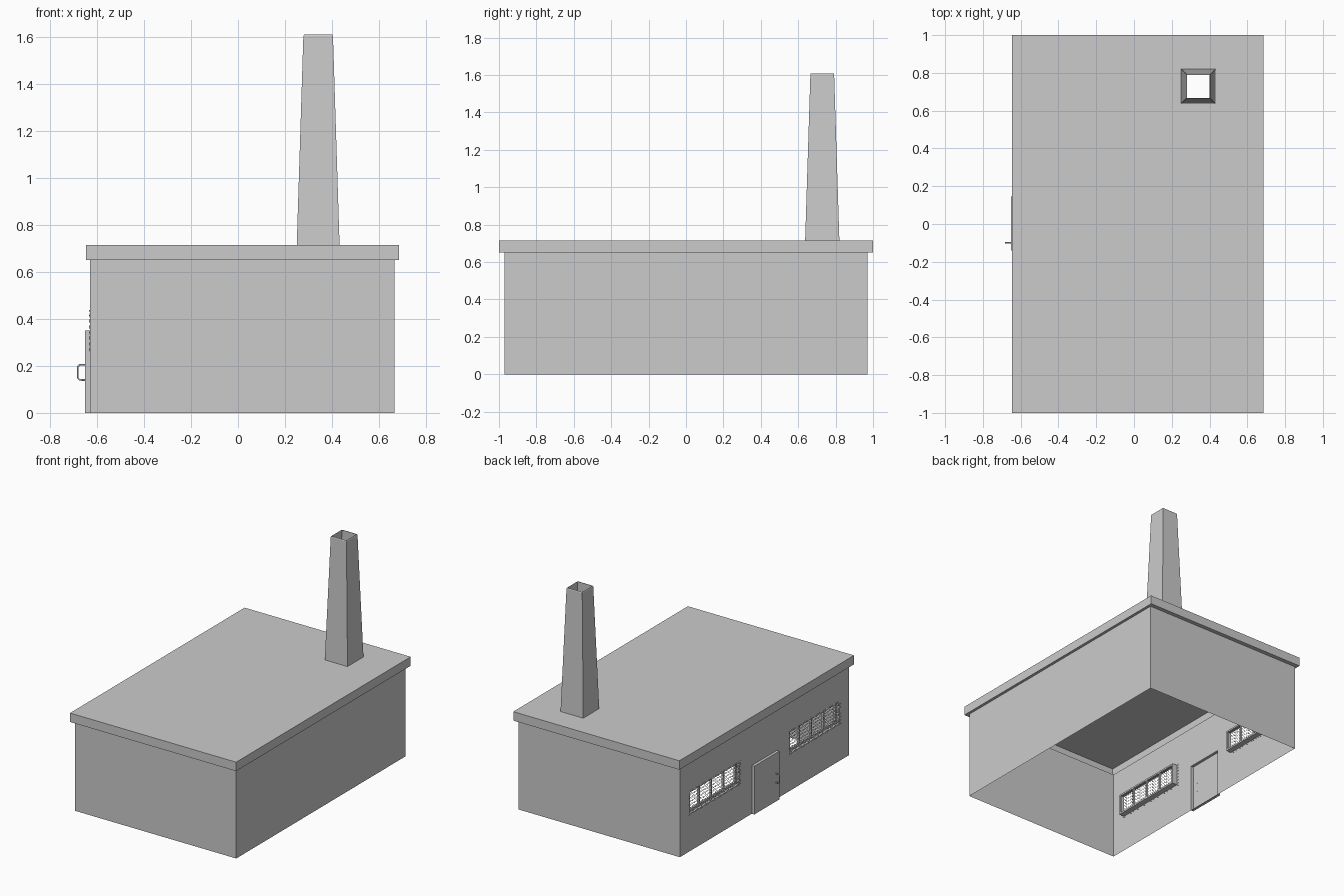
import bpy, bmesh
from mathutils import Vector

if "Cube" in bpy.data.objects:
    bpy.data.objects.remove(bpy.data.objects["Cube"])

grey = bpy.data.materials.new("plain_grey")
grey.diffuse_color = (0.6, 0.6, 0.6, 1)
grey.use_nodes = True
grey.node_tree.nodes["Principled BSDF"].inputs["Base Color"].default_value = grey.diffuse_color


def finish(name, bm):
    me = bpy.data.meshes.new(name)
    bmesh.ops.remove_doubles(bm, verts=bm.verts, dist=1e-5)
    bm.to_mesh(me)
    bm.free()
    ob = bpy.data.objects.new(name, me)
    me.materials.append(grey)
    bpy.context.collection.objects.link(ob)
    return ob


def face(bm, pts, out):
    """Add a face wound so that its normal points along out."""
    f = bm.faces.new([bm.verts.new(p) for p in pts])
    f.normal_update()
    if f.normal.dot(Vector(out)) < 0:
        f.normal_flip()


def box(bm, x0, x1, y0, y1, z0, z1):
    c = bmesh.ops.create_cube(bm, size=1)["verts"]
    for v in c:
        v.co = ((x0, x1)[v.co.x > 0], (y0, y1)[v.co.y > 0], (z0, z1)[v.co.z > 0])


def rect(x0, x1, y0, y1, z):
    return [(x0, y0, z), (x1, y0, z), (x1, y1, z), (x0, y1, z)]


def band(bm, a, b, flat=None):
    """Quads between two rectangles, facing away from their centre."""
    c = sum((Vector(p) for p in a + b), Vector()) / 8
    for i in range(4):
        j = (i + 1) % 4
        q = [a[i], a[j], b[j], b[i]]
        face(bm, q, flat or (sum((Vector(p) for p in q), Vector()) / 4 - c))


def tube(name, paths, radius, res):
    cu = bpy.data.curves.new(name, "CURVE")
    cu.dimensions = "3D"
    cu.bevel_depth, cu.bevel_resolution, cu.use_fill_caps = radius, res, True
    for path in paths:
        sp = cu.splines.new("POLY")
        sp.points.add(len(path) - 1)
        for p, co in zip(sp.points, path):
            p.co = (*co, 1)
    cu.materials.append(grey)
    ob = bpy.data.objects.new(name, cu)
    bpy.context.collection.objects.link(ob)
    bpy.ops.object.select_all(action="DESELECT")
    ob.select_set(True)
    bpy.context.view_layer.objects.active = ob
    bpy.ops.object.convert(target="MESH")


X0, X1, Y, H, TOP = -0.63, 0.665, 0.97, 0.65, 0.715
WZ0, WZ1 = 0.27, 0.425
WINDOWS = [(-0.86, -0.29), (0.285, 0.855)]
DOOR = (-0.14, 0.145, 0.35)
DEPTH = 0.04

# walls: open-bottomed shell, left wall with door and window openings
bm = bmesh.new()
face(bm, [(X0, -Y, 0), (X1, -Y, 0), (X1, -Y, H), (X0, -Y, H)], (0, -1, 0))
face(bm, [(X0, Y, 0), (X1, Y, 0), (X1, Y, H), (X0, Y, H)], (0, 1, 0))
face(bm, [(X1, -Y, 0), (X1, Y, 0), (X1, Y, H), (X1, -Y, H)], (1, 0, 0))
ys = sorted([-Y, Y, DOOR[0], DOOR[1]] + [y for w in WINDOWS for y in w])
zs = [0, WZ0, DOOR[2], WZ1, H]
for y0, y1 in zip(ys, ys[1:]):
    for z0, z1 in zip(zs, zs[1:]):
        ym, zm = (y0 + y1) / 2, (z0 + z1) / 2
        in_door = DOOR[0] < ym < DOOR[1] and zm < DOOR[2]
        in_win = WZ0 < zm < WZ1 and any(a < ym < b for a, b in WINDOWS)
        if not (in_door or in_win):
            face(bm, [(X0, y0, z0), (X0, y1, z0), (X0, y1, z1), (X0, y0, z1)], (-1, 0, 0))
# window reveals running inwards
for a, b in WINDOWS:
    xi = X0 + DEPTH
    for z, n in ((WZ0, 1), (WZ1, -1)):
        face(bm, rect(X0, xi, a, b, z), (0, 0, n))
    for y, n in ((a, 1), (b, -1)):
        face(bm, [(X0, y, WZ0), (xi, y, WZ0), (xi, y, WZ1), (X0, y, WZ1)], (0, n, 0))
finish("walls", bm)

# roof: hollow slab with overhang and a hole below the chimney
bm = bmesh.new()
outer = (-0.647, 0.685, -1, 1)
base = (0.25, 0.432, 0.637, 0.82)
band(bm, rect(X0, X1, -Y, Y, H), rect(*outer, H), (0, 0, -1))
band(bm, rect(*outer, H), rect(*outer, TOP))
band(bm, rect(*outer, TOP), rect(*base, TOP), (0, 0, 1))
finish("roof", bm)

# chimney: tapered open shaft with a thin lip
bm = bmesh.new()
tip = (0.278, 0.404, 0.665, 0.792)
lip = (0.281, 0.401, 0.668, 0.789)
band(bm, rect(*base, TOP), rect(*tip, 1.603))
band(bm, rect(*tip, 1.603), rect(*lip, 1.609))
finish("chimney", bm)

# door: shallow panel pushed out of the wall, hollow behind
bm = bmesh.new()
xd = -0.65
y0, y1, zt = DOOR
face(bm, [(xd, y0, 0), (xd, y1, 0), (xd, y1, zt), (xd, y0, zt)], (-1, 0, 0))
for y, n in ((y0, -1), (y1, 1)):
    face(bm, [(xd, y, 0), (X0, y, 0), (X0, y, zt), (xd, y, zt)], (0, n, 0))
for z, n in ((0, -1), (zt, 1)):
    face(bm, rect(xd, X0, y0, y1, z), (0, 0, n))
finish("door", bm)

# door handle: rounded U bar
tube("door_handle", [[(-0.648, -0.1, 0.14), (-0.674, -0.1, 0.14), (-0.681, -0.1, 0.147),
                      (-0.681, -0.1, 0.197), (-0.674, -0.1, 0.204), (-0.648, -0.1, 0.204)]], 0.004, 1)

for i, (a, b) in enumerate(WINDOWS):
    # window frame with four panes
    bm = bmesh.new()
    x0, x1, t = X0 + DEPTH - 0.015, X0 + DEPTH, 0.012
    for k in range(5):
        y = a + (b - a - t) * k / 4
        box(bm, x0, x1, y, y + t, WZ0, WZ1)
    for z in (WZ0, WZ1 - t):
        box(bm, x0, x1, a, b, z, z + t)
    finish(f"window_frame_{i + 1}", bm)

    # wire mesh: neighbouring zigzag wires across the opening
    s, m = 0.024, 0.012
    n = round((b - a + 2 * m) / s)
    rows = round((WZ1 - WZ0 + 2 * m) / (s / 2))
    paths = []
    for k in range(n):
        yc = a - m + (k + 0.5) * s
        paths.append([(X0 + 0.002 * (-1) ** r, yc + s / 2 * (-1) ** r, WZ0 - m + r * s / 2)
                      for r in range(rows + 1)])
    tube(f"window_mesh_{i + 1}", paths, 0.0015, 0)
